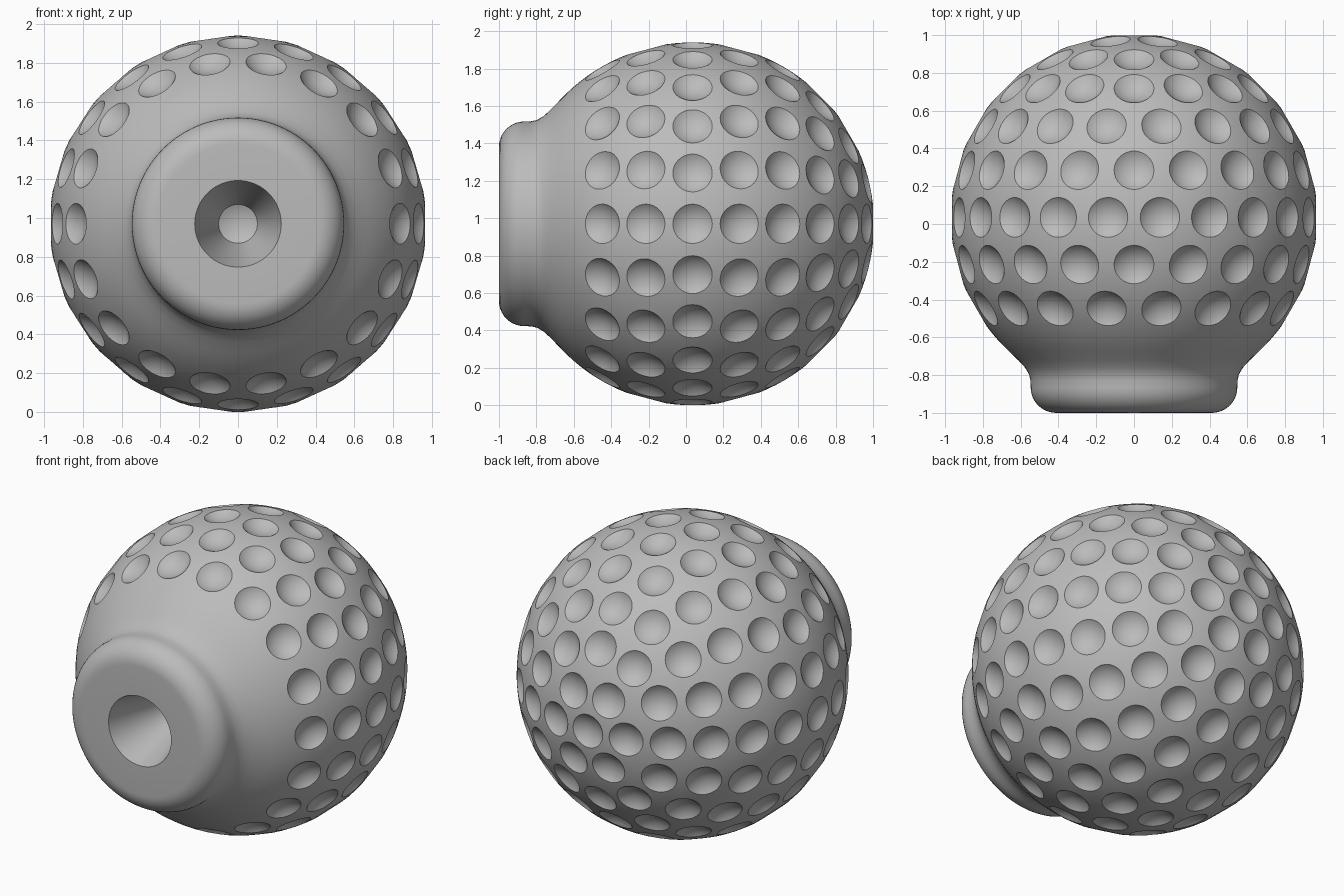
import bpy
import bmesh
from math import sin, cos, radians, ceil, pi
from mathutils import Vector, Matrix

if "Cube" in bpy.data.objects:
    bpy.data.objects.remove(bpy.data.objects["Cube"], do_unlink=True)

RADIUS = 0.97
CENTRE = Vector((0, 0.035, RADIUS))
RIM = 0.964          # distance from ball centre to each dimple's rim plane
CUP = 0.16           # radius of curvature of a dimple
CUP_ANGLE = 41.5     # half angle of a dimple's cap

grey = bpy.data.materials.new("plain_grey")
grey.use_nodes = True
grey.diffuse_color = (0.5, 0.5, 0.5, 1)
grey.node_tree.nodes["Principled BSDF"].inputs["Base Color"].default_value = grey.diffuse_color


def revolve(bm, profile, segments, matrix):
    """Lathe (radius, height) points around local z; both ends sit on the axis."""
    rings = []
    for r, h in profile:
        count = segments if r > 1e-6 else 1
        rings.append([bm.verts.new(matrix @ Vector((r * cos(2 * pi * i / count),
                                                    r * sin(2 * pi * i / count), h)))
                      for i in range(count)])
    for low, high in zip(rings, rings[1:]):
        for i in range(segments):
            j = (i + 1) % segments
            corners = [low[i % len(low)], low[j % len(low)],
                       high[j % len(high)], high[i % len(high)]]
            bm.faces.new(list(dict.fromkeys(corners)))


def finish(bm, name):
    bmesh.ops.recalc_face_normals(bm, faces=bm.faces)
    mesh = bpy.data.meshes.new(name)
    bm.to_mesh(mesh)
    bm.free()
    mesh.materials.append(grey)
    obj = bpy.data.objects.new(name, mesh)
    bpy.context.collection.objects.link(obj)
    return obj


def arc(cx, cy, radius, start, end, steps):
    angles = [radians(start + (end - start) * i / steps) for i in range(steps + 1)]
    return [(cx + radius * cos(a), cy + radius * sin(a)) for a in angles]


# Body: socket, rounded collar, neck fillet and ball in one profile
socket = [(0, -0.55), (0.1, -0.6), (0.223, -1)]
collar = arc(0.412, -0.865, 0.135, -90, 0, 10)
neck = [(0.548, -0.83), (0.555, -0.797), (0.577, -0.76), (0.612, -0.722)]
ball = arc(0, CENTRE.y, RADIUS, -47, 90, 46)
ball[-1] = (0, CENTRE.y + RADIUS)
bm = bmesh.new()
to_back = Matrix.Translation((0, 0, CENTRE.z)) @ Matrix.Rotation(-pi / 2, 4, 'X')
revolve(bm, socket + collar + neck + ball, 96, to_back)
body = finish(bm, "dimpled_ball")

# Dimple cutter: shallow cups in rings around the y axis
base = RIM + CUP * cos(radians(CUP_ANGLE))
cup = [(CUP * sin(radians(a)), base - CUP * cos(radians(a)))
       for a in (0, 8, 16, 24, 32, 40, 47)]
cup.append((0, cup[-1][1] + 0.03))
bm = bmesh.new()
for latitude in range(-30, 91, 15):
    lat = radians(latitude)
    count = 1 if latitude == 90 else 2 * ceil(10.2 * cos(lat))
    for i in range(count):
        turn = 2 * pi * i / count
        way = Vector((cos(lat) * cos(turn), sin(lat), cos(lat) * sin(turn)))
        place = Matrix.Translation(CENTRE) @ way.to_track_quat('Z', 'Y').to_matrix().to_4x4()
        revolve(bm, cup, 32, place)
cutter = finish(bm, "dimple_cutter")
cutter.hide_render = True

# Cut the dimples, then smooth while keeping rims crisp
cut = body.modifiers.new("dimples", 'BOOLEAN')
cut.operation = 'DIFFERENCE'
cut.solver = 'EXACT'
cut.object = cutter
bpy.ops.object.select_all(action='DESELECT')
bpy.context.view_layer.objects.active = body
body.select_set(True)
bpy.ops.object.modifier_apply(modifier=cut.name)
bpy.data.objects.remove(cutter, do_unlink=True)
bpy.ops.object.shade_smooth_by_angle(angle=radians(30))
